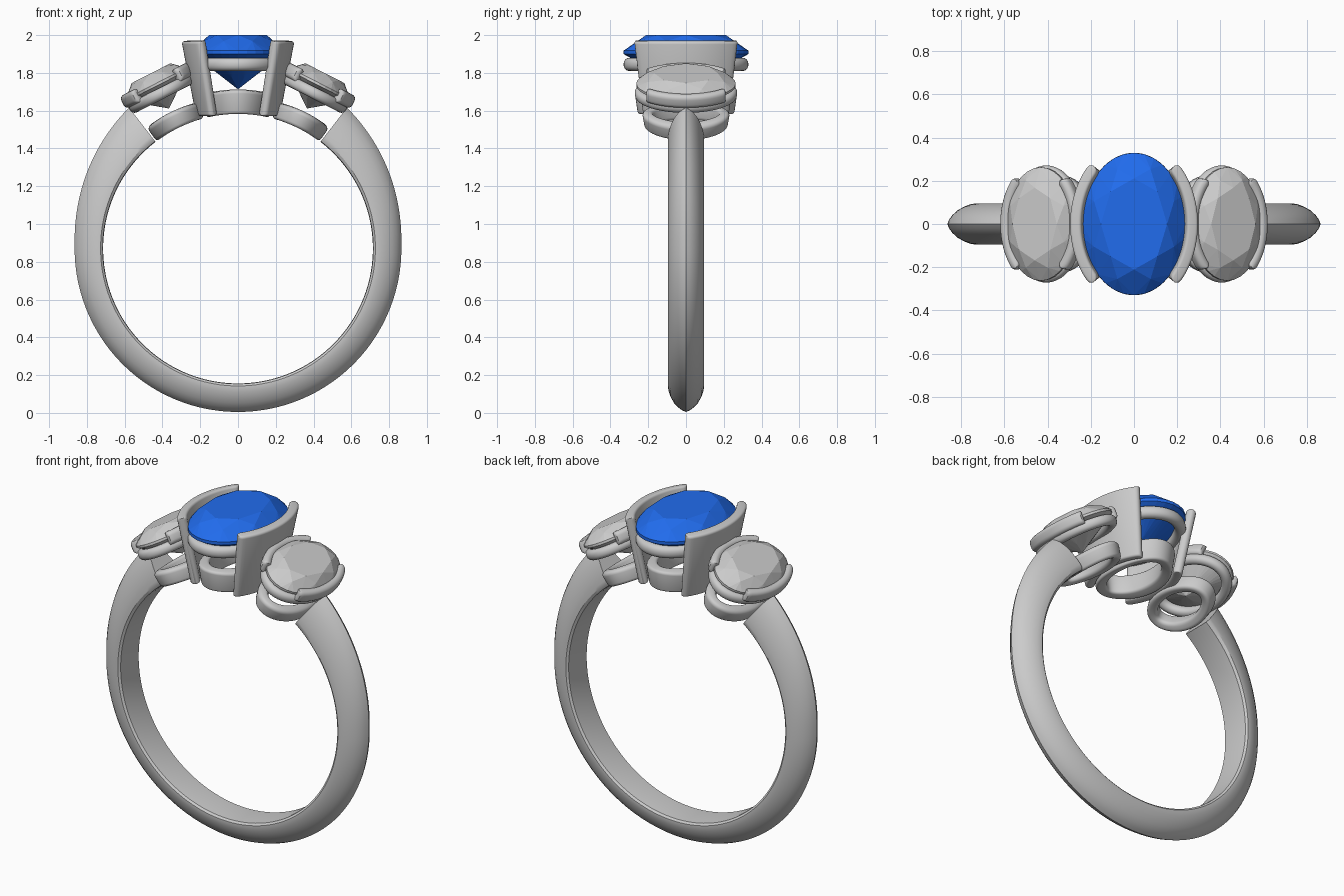
import bpy, bmesh
from math import sin, cos, pi, radians, sqrt, hypot
from mathutils import Matrix, Vector

if "Cube" in bpy.data.objects:
    bpy.data.objects.remove(bpy.data.objects["Cube"])

CZ, RI = 0.87, 0.714          # finger hole centre height and radius


def finish(name, bm, matrix=None, smooth=True, mat=None):
    bmesh.ops.recalc_face_normals(bm, faces=bm.faces)
    me = bpy.data.meshes.new(name)
    bm.to_mesh(me)
    bm.free()
    ob = bpy.data.objects.new(name, me)
    bpy.context.collection.objects.link(ob)
    if matrix:
        ob.matrix_world = matrix
    if mat:
        me.materials.append(mat)
    if smooth:
        bpy.ops.object.select_all(action='DESELECT')
        ob.select_set(True)
        bpy.context.view_layer.objects.active = ob
        bpy.ops.object.shade_smooth_by_angle(angle=radians(32))
    return ob


def skin(bm, sections, closed):
    rows = [[bm.verts.new(p) for p in s] for s in sections]
    n = len(rows[0])
    for i in range(len(rows) - (0 if closed else 1)):
        a, b = rows[i], rows[(i + 1) % len(rows)]
        for j in range(n):
            k = (j + 1) % n
            bm.faces.new((a[j], a[k], b[k], b[j]))
    if not closed:
        bm.faces.new(rows[0])
        bm.faces.new(rows[-1][::-1])


def bar_profile(p0, p1, h, r, scale=1.0):
    """Rounded rectangle around the line p0-p1, in (outward offset, height)."""
    a, b = Vector(p0), Vector(p1)
    d = (b - a).normalized()
    nrm = Vector((d.y, -d.x))
    length = (b - a).length
    out = []
    for q, (su, sv) in enumerate([(1, 1), (-1, 1), (-1, -1), (1, -1)]):
        cu = su * (h - r)
        cv = length - r if sv > 0 else r
        for i in range(5):
            t = q * pi / 2 + i * pi / 8
            u, v = cu + r * cos(t), cv + r * sin(t)
            out.append(a + nrm * u * scale + d * v)
    return out


def oval_bar(name, rx, ry, p0, p1, h, r, arc=None, bend=False, matrix=None):
    """Sweep a rounded bar round an oval; arc=(mid, half) in degrees makes it open."""
    if arc:
        mid, half = arc
        st = [(mid - half + 2 * half * i / 28, 1.0) for i in range(29)]
        tip = [(half + 4.5 * sin(k), cos(k)) for k in (0.5, 0.95, 1.35)]
        st = [(mid - a, s) for a, s in tip[::-1]] + st + [(mid + a, s) for a, s in tip]
    else:
        st = [(i * 5, 1.0) for i in range(72)]
    secs = []
    for deg, s in st:
        t = radians(deg)
        nx, ny = cos(t) / rx, sin(t) / ry
        l = hypot(nx, ny)
        sec = []
        for o, z in bar_profile(p0, p1, h, r, s):
            x, y = rx * cos(t) + o * nx / l, ry * sin(t) + o * ny / l
            sec.append((x, y, z - (x * x / (2 * RI) if bend else 0)))
        secs.append(sec)
    bm = bmesh.new()
    skin(bm, secs, not arc)
    return finish(name, bm, matrix)


def oval_gem(name, rx, ry, crown, depth, matrix, mat=None):
    """Oval brilliant cut: the hull of table, star, girdle and pavilion points."""
    g = 0.09 * depth
    levels = [(8, 0, 0.64, crown), (8, 0.5, 0.835, crown * 0.61),
              (32, 0, 1, 0), (32, 0, 1, -g),
              (8, 0.5, 0.33, -g - (depth - g) * 0.69)]
    bm = bmesh.new()
    for n, off, rad, z in levels:
        for i in range(n):
            t = 2 * pi * (i + off) / n + pi / 2
            bm.verts.new((rx * rad * cos(t), ry * rad * sin(t), z))
    bm.verts.new((0, 0, -depth))
    bmesh.ops.convex_hull(bm, input=bm.verts)
    bmesh.ops.dissolve_limit(bm, angle_limit=radians(1), verts=bm.verts, edges=bm.edges)
    return finish(name, bm, matrix, smooth=False, mat=mat)


# knife-edge band, open at the top and growing thicker towards its ends
half = [(0.05, 0), (0.085, 0.015), (0.095, 0.09), (0.095, 0.16), (0.091, 0.3),
        (0.081, 0.48), (0.063, 0.69), (0.042, 0.84), (0.021, 0.94)]
section = half + [(0, 1)] + [(-y, f) for y, f in half[::-1]]
secs = []
for i in range(121):
    deg = 127.7 + (412.3 - 127.7) * i / 120
    lift = max(0.0, (abs(deg - 270) - 90) / 52.3)
    ro = 0.865 + 0.078 * lift ** 1.4
    t = radians(deg)
    secs.append([((RI + f * (ro - RI)) * cos(t), y, CZ + (RI + f * (ro - RI)) * sin(t))
                 for y, f in section])
bm = bmesh.new()
skin(bm, secs, False)
finish("band", bm)

# centre stone
blue = bpy.data.materials.new("blue_gem")
blue.diffuse_color = (0.015, 0.15, 0.85, 1)
blue.use_nodes = True
blue.node_tree.nodes["Principled BSDF"].inputs["Base Color"].default_value = blue.diffuse_color
oval_gem("centre_stone", 0.24, 0.33, 0.082, 0.205,
         Matrix.Translation((0, 0, 1.918)), blue)

# centre setting: base ring, rail under the girdle, two tapering side walls
oval_bar("centre_base_ring", 0.24, 0.33, (-0.105, 1.585), (-0.087, 1.71), 0.03, 0.015, bend=True)
oval_bar("centre_rail", 0.24, 0.33, (-0.032, 1.81), (-0.032, 1.88), 0.032, 0.03)
for side, mid in (("right", 0), ("left", 180)):
    oval_bar(side + "_centre_wall", 0.24, 0.33, (-0.045, 1.575), (0.032, 1.97),
             0.027, 0.014, arc=(mid, 44))

# tilted side stones and their settings
for side, s in (("right", 1), ("left", -1)):
    head = Matrix.Translation((s * 0.433, 0, 1.745)) @ Matrix.Rotation(s * radians(27), 4, 'Y')
    oval_gem(side + "_stone", 0.18, 0.263, 0.06, 0.15, head)
    oval_bar(side + "_rail", 0.18, 0.263, (-0.02, -0.09), (-0.02, -0.03), 0.028, 0.026, matrix=head)
    for label, mid in (("claw_a", 0), ("claw_b", 180)):
        oval_bar(f"{side}_{label}", 0.18, 0.263, (0, -0.05), (0, 0.025), 0.026, 0.024,
                 arc=(mid, 46), matrix=head)
    a = radians(26)
    base = Matrix.Translation((s * RI * sin(a), 0, CZ + RI * cos(a))) @ Matrix.Rotation(s * a, 4, 'Y')
    oval_bar(side + "_base_ring", 0.15, 0.23, (-0.04, 0), (-0.025, 0.09), 0.028, 0.02,
             bend=True, matrix=base)
